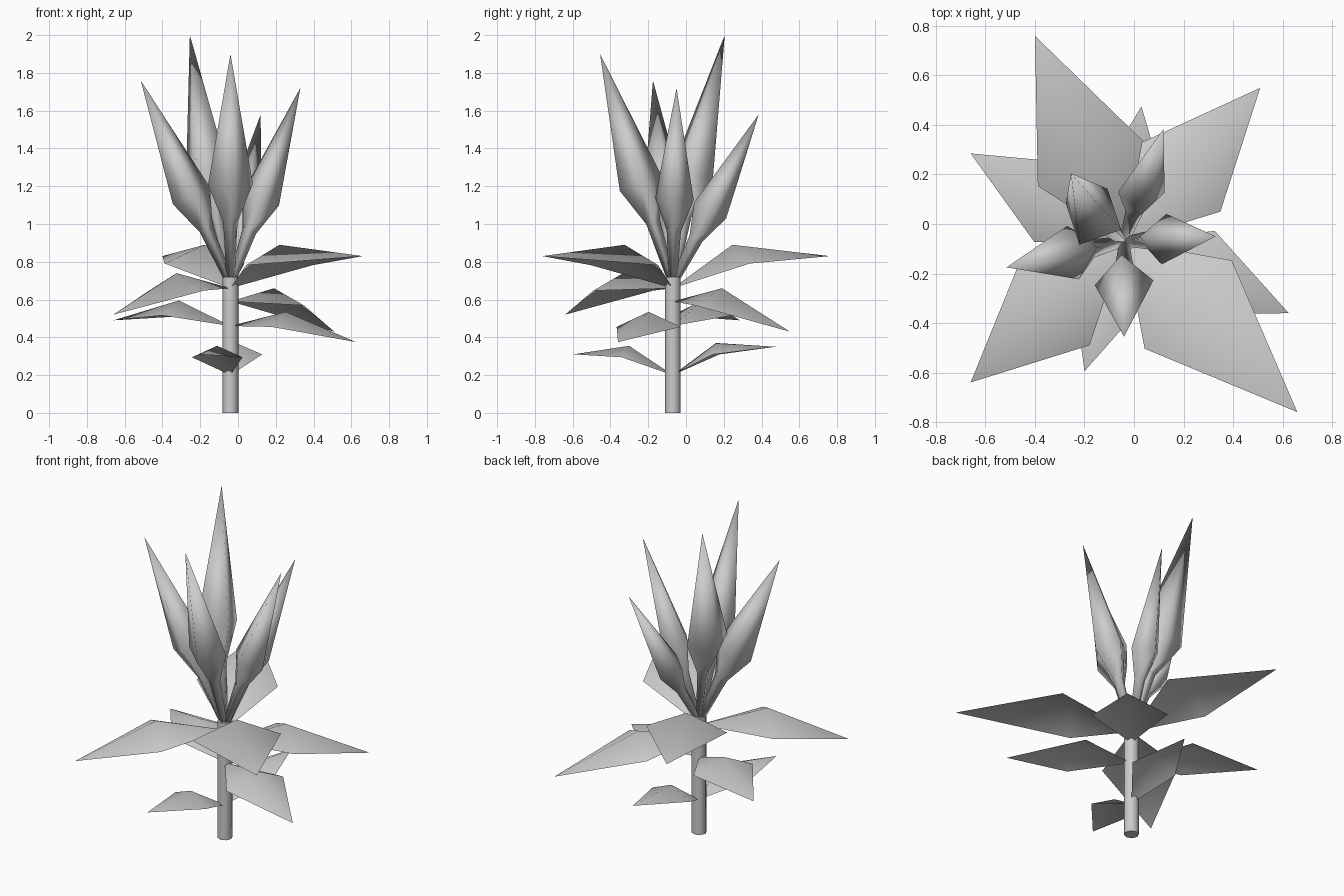
import bpy
import bmesh
import math
from mathutils import Vector, Matrix

cube = bpy.data.objects.get("Cube")
if cube:
    bpy.data.objects.remove(cube, do_unlink=True)

# One grey for the whole plant
grey = bpy.data.materials.new("plain_grey")
grey.use_nodes = True
colour = (0.6, 0.6, 0.6, 1)
grey.diffuse_color = colour
grey.node_tree.nodes["Principled BSDF"].inputs["Base Color"].default_value = colour

STEM_X, STEM_Y = -0.04, -0.07


def finish(bm, name, smooth=True):
    mesh = bpy.data.meshes.new(name)
    bm.to_mesh(mesh)
    bm.free()
    mesh.materials.append(grey)
    for face in mesh.polygons:
        face.use_smooth = smooth and len(face.vertices) < 5
    obj = bpy.data.objects.new(name, mesh)
    bpy.context.scene.collection.objects.link(obj)
    return obj


def add_stem(height=0.72, radius=0.042):
    bm = bmesh.new()
    bmesh.ops.create_cone(bm, cap_ends=True, segments=8, radius1=radius,
                          radius2=radius, depth=height,
                          matrix=Matrix.Translation((STEM_X, STEM_Y, height / 2)))
    finish(bm, "stem")


def add_leaf(name, base_z, tip, ridge_z, ridge_at):
    """Pointed sheet folded along a raised midrib."""
    base, tip = Vector((STEM_X, STEM_Y, base_z)), Vector(tip)
    run = Vector((tip.x - base.x, tip.y - base.y, 0))
    side = Vector((-run.y, run.x, 0)) * 0.255
    ridge = base.lerp(tip, ridge_at)
    ridge.z = ridge_z
    sag = Vector((0, 0, 0.11 * run.length))
    bm = bmesh.new()
    b, r, t, left, right = [bm.verts.new(p) for p in
                            (base, ridge, tip, ridge + side - sag, ridge - side - sag)]
    for corners in ((b, r, left), (r, t, left), (b, right, r), (r, right, t)):
        bm.faces.new(corners)
    finish(bm, name)


def add_bud(name, tip, shift=(0, 0), twist=0):
    """Four-sided bud on a thin stalk, leaning towards its tip."""
    base, tip = Vector((STEM_X, STEM_Y, 0.68)), Vector(tip)
    axis = tip - base
    length = axis.length
    u = Vector((0, 0, 1)).cross(axis).normalized()
    u.rotate(Matrix.Rotation(math.radians(twist), 3, axis.normalized()))
    v = axis.normalized().cross(u)
    belly_shift = Vector((shift[0], shift[1], 0))
    sections = ((0, 0.02, 0), (0.27, 0.038, 0.5), (0.435, 0.093 * length, 1))
    bm = bmesh.new()
    rings = []
    for along, radius, bend in sections:
        centre = base + axis * along + belly_shift * bend
        rings.append([bm.verts.new(centre + (u * math.cos(a) + v * math.sin(a)) * radius)
                      for a in (k * math.pi / 2 for k in range(4))])
    point = bm.verts.new(tip)
    for k in range(4):
        n = (k + 1) % 4
        for low, high in zip(rings, rings[1:]):
            bm.faces.new((low[k], low[n], high[n], high[k]))
        bm.faces.new((rings[-1][k], rings[-1][n], point))
    bm.faces.new(rings[0][::-1])
    finish(bm, name)


add_stem()

# Leaves in pairs, from the bottom up
add_leaf("low_front_leaf", 0.20, (-0.20, -0.595, 0.31), 0.355, 0.44)
add_leaf("low_back_leaf", 0.20, (0.03, 0.475, 0.35), 0.37, 0.42)
add_leaf("middle_right_leaf", 0.46, (-0.66, 0.285, 0.49), 0.595, 0.44)
add_leaf("middle_left_leaf", 0.46, (0.625, -0.36, 0.375), 0.535, 0.44)
add_leaf("upper_front_leaf", 0.66, (-0.66, -0.64, 0.52), 0.74, 0.46)
add_leaf("upper_back_leaf", 0.59, (0.51, 0.55, 0.43), 0.66, 0.42)
add_leaf("top_front_leaf", 0.66, (0.66, -0.76, 0.83), 0.89, 0.37)
add_leaf("top_back_leaf", 0.66, (-0.40, 0.76, 0.83), 0.89, 0.38)

# Buds
add_bud("tall_back_bud", (-0.255, 0.205, 2.0), (-0.03, -0.02), 26)
add_bud("right_bud", (-0.515, -0.175, 1.76))
add_bud("front_bud", (-0.04, -0.455, 1.9), (0, 0), 5)
add_bud("left_bud", (0.33, -0.05, 1.72), (0, 0), -9)
add_bud("small_back_bud", (0.12, 0.385, 1.58), (0, 0), 20)
